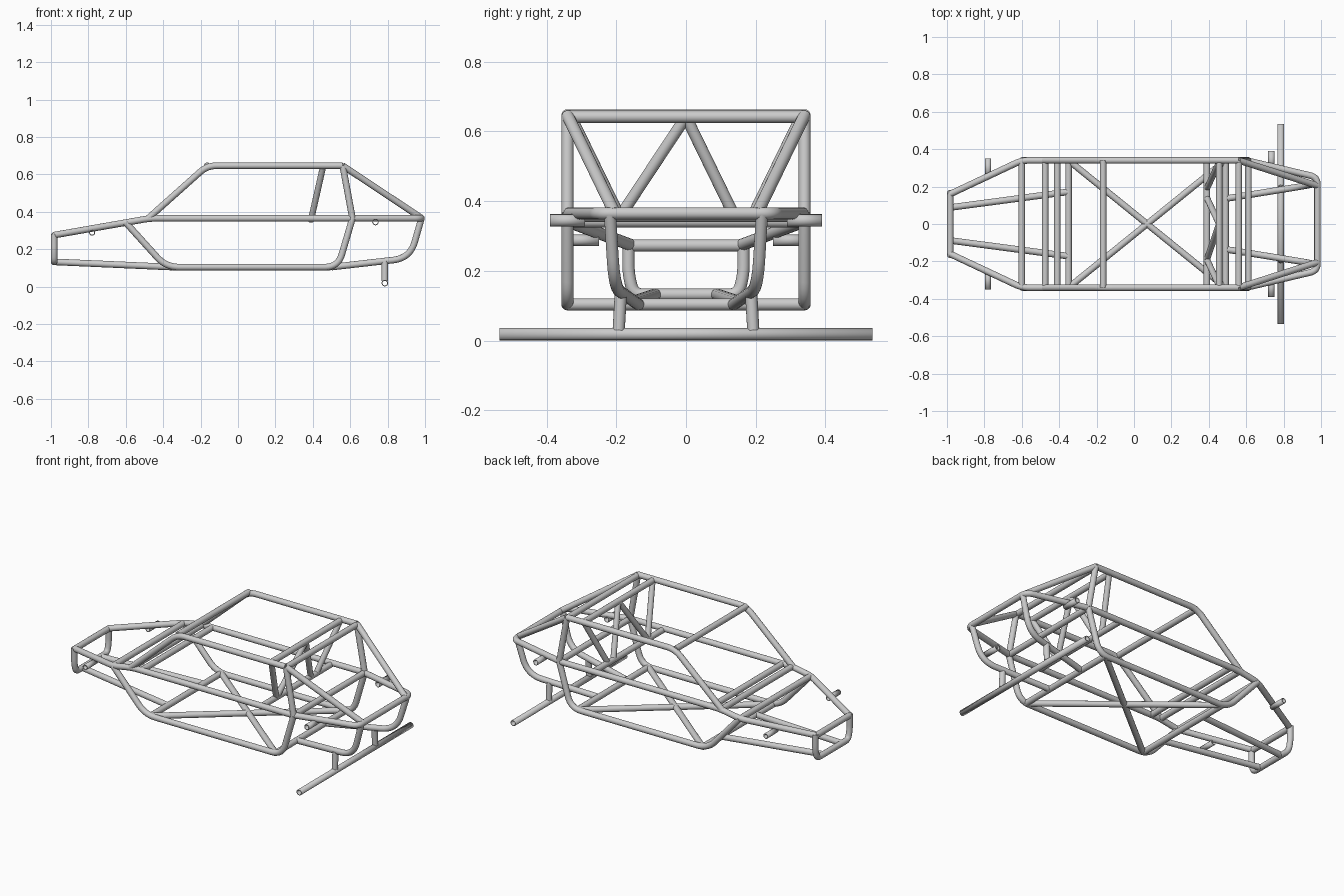
import bpy
from mathutils import Vector

if "Cube" in bpy.data.objects:
    bpy.data.objects.remove(bpy.data.objects["Cube"])

R = 0.0175


def rounded(pts, rad):
    """Replace inner corners with smooth bends."""
    pts = [Vector(p) for p in pts]
    out = [pts[0]]
    for a, b, c in zip(pts, pts[1:], pts[2:]):
        d = min(rad, (a - b).length * 0.45, (c - b).length * 0.45)
        p, q = b + (a - b).normalized() * d, b + (c - b).normalized() * d
        for i in range(9):
            t = i / 8
            out.append(p * (1 - t) ** 2 + b * 2 * t * (1 - t) + q * t * t)
    return out + [pts[-1]]


def tube(name, pts, bend=0.05, r=R, hollow=False):
    pts = rounded(pts, bend)
    cu = bpy.data.curves.new(name, 'CURVE')
    cu.dimensions = '3D'
    cu.bevel_depth = r
    cu.bevel_resolution = 6
    cu.use_fill_caps = not hollow
    s = cu.splines.new('POLY')
    s.points.add(len(pts) - 1)
    for sp, p in zip(s.points, pts):
        sp.co = (*p, 1)
    ob = bpy.data.objects.new(name, cu)
    bpy.context.collection.objects.link(ob)
    bpy.ops.object.select_all(action='DESELECT')
    ob.select_set(True)
    bpy.context.view_layer.objects.active = ob
    bpy.ops.object.convert(target='MESH')
    ob = bpy.context.view_layer.objects.active
    if hollow:
        m = ob.modifiers.new('wall', 'SOLIDIFY')
        m.thickness = 0.005
        m.offset = -1
    bpy.ops.object.shade_smooth_by_angle()
    return ob


def pair(name, pts, **kw):
    for side, s in (('left', 1), ('right', -1)):
        tube(f'{name}_{side}', [(x, s * y, z) for x, y, z in pts], **kw)


def loop_y(half):
    """Complete a half path mirrored across the centre plane."""
    return half + [(x, -y, z) for x, y, z in reversed(half)]


W = 0.34
# waist rail, bent round the tail in one piece
tube('waist_rail', loop_y([(-0.983, 0.16, 0.275), (-0.6, W, 0.342), (-0.47, W, 0.365),
                           (0.6, W, 0.365), (0.981, 0.25, 0.365)]), bend=0.04)
# nose hoop
tube('nose_hoop', loop_y([(-0.983, 0.165, 0.282), (-0.983, 0.165, 0.19), (-0.983, 0.15, 0.132)]), bend=0.06)
tube('nose_bar', [(-0.983, -0.165, 0.273), (-0.983, 0.165, 0.273)])

# side frames
pair('roof_rail', [(-0.48, W, 0.365), (-0.165, W, 0.646), (0.56, W, 0.646)])
pair('lower_side_rail', [(-0.6, W, 0.342), (-0.385, W, 0.104), (0.535, W, 0.104),
                         (0.612, W, 0.365)], bend=0.07)
pair('rear_pillar', [(0.612, W, 0.365), (0.56, W, 0.646)])
pair('rear_stay', [(0.56, W, 0.646), (0.98, 0.205, 0.367)])
pair('nose_lower_rail', [(-0.983, 0.088, 0.132), (-0.35, 0.172, 0.104)])
pair('tail_hoop', [(0.981, 0.218, 0.365), (0.92, 0.205, 0.152), (0.5, 0.137, 0.104)], bend=0.09)

# full width cross bars
for name, x, z in (('front_brace', -0.6, 0.342), ('cowl', -0.475, 0.365), ('dash', -0.41, 0.365),
                   ('front_floor', -0.35, 0.104), ('windscreen_top', -0.165, 0.646),
                   ('seat_lower', 0.39, 0.358), ('seat_upper', 0.455, 0.642),
                   ('rear_floor', 0.49, 0.104), ('roof_rear', 0.56, 0.642),
                   ('rear_waist', 0.612, 0.365)):
    tube(name + '_crossbar', [(x, -W, z), (x, W, z)])

# floor X brace
pair('floor_diagonal', [(-0.35, W, 0.104), (0.49, -W, 0.104)])

# bulkhead bracing behind the seats
for i, (top, bottom) in enumerate(((0.33, 0.19), (0, 0.14), (0, -0.19), (-0.33, -0.19))):
    tube(f'bulkhead_brace_{i + 1}', [(0.455, top, 0.642), (0.39, bottom, 0.355)], r=0.0165)

# axle bar, its posts, and short mounting tubes
tube('rear_axle_bar', [(0.785, -0.535, 0.0185), (0.785, 0.535, 0.0185)], hollow=True)
pair('axle_post', [(0.785, 0.193, 0.03), (0.785, 0.187, 0.135)])
pair('rear_mount_tube', [(0.735, 0.29, 0.345), (0.735, 0.39, 0.345)], hollow=True)
pair('front_mount_tube', [(-0.78, 0.25, 0.288), (-0.78, 0.35, 0.288)], r=0.016, hollow=True)
